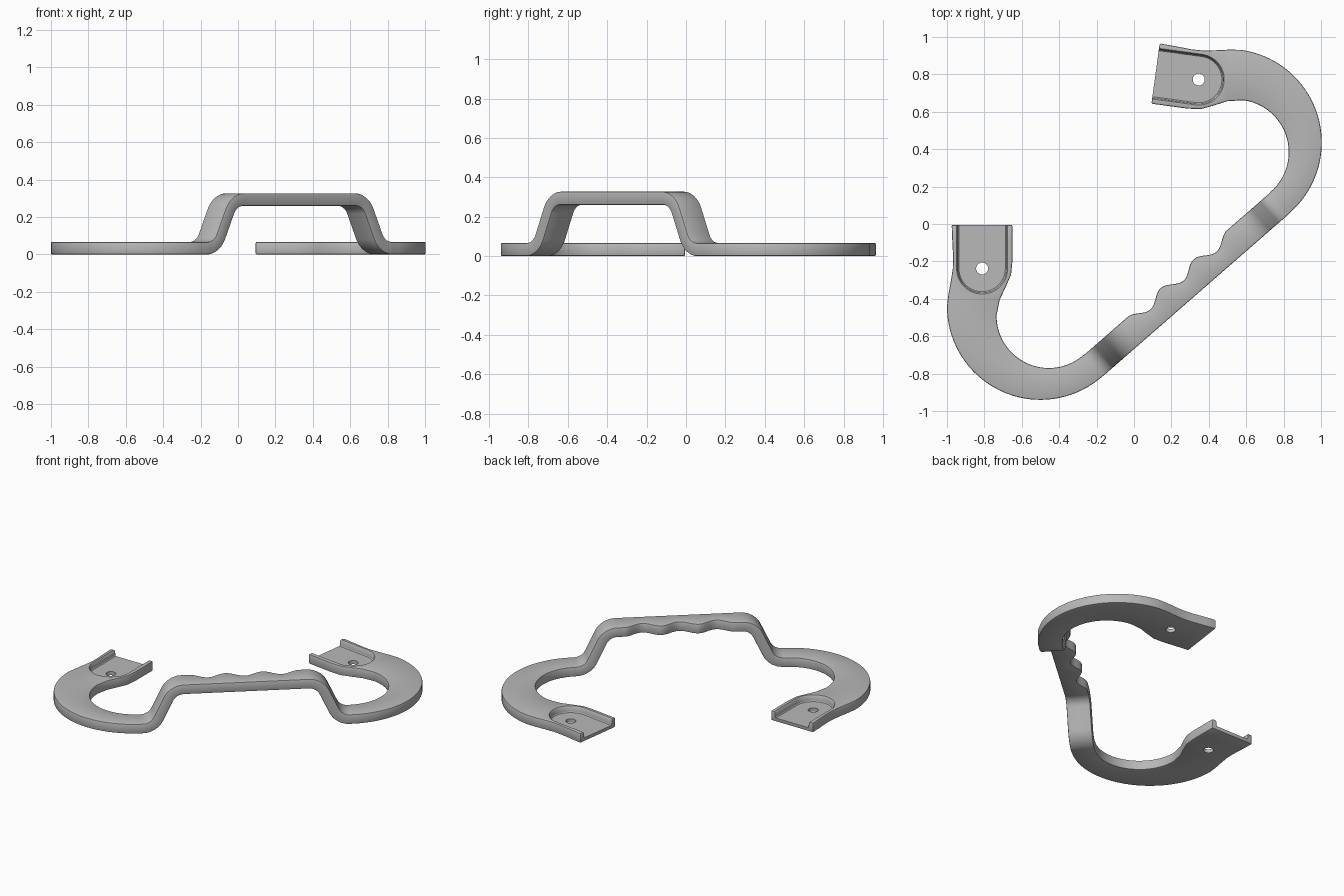
import bpy, bmesh, math
from math import sin, cos, pi, radians

if "Cube" in bpy.data.objects:
    bpy.data.objects.remove(bpy.data.objects["Cube"], do_unlink=True)

GRIP = radians(41.1)          # direction of the grip in plan
C, S = cos(GRIP), sin(GRIP)
THICK = 0.067
OUTER_V, INNER_V = -0.504, -0.352

grey = bpy.data.materials.new("satin_grey")
grey.use_nodes = True
COLOUR = (0.48, 0.48, 0.48, 1)
grey.diffuse_color = COLOUR
grey.node_tree.nodes["Principled BSDF"].inputs["Base Color"].default_value = COLOUR


def to_grip(p):
    return (p[0] * C + p[1] * S, -p[0] * S + p[1] * C)


def to_world(u, v, z):
    return (u * C - v * S, u * S + v * C, z)


def loft(name, rings):
    """Skin a list of equal rings and cap both ends."""
    bm = bmesh.new()
    rows = [[bm.verts.new(p) for p in ring] for ring in rings]
    n = len(rows[0])
    for a, b in zip(rows, rows[1:]):
        for i in range(n):
            j = (i + 1) % n
            bm.faces.new((a[i], a[j], b[j], b[i]))
    bm.faces.new(rows[0])
    bm.faces.new(rows[-1])
    bmesh.ops.recalc_face_normals(bm, faces=bm.faces)
    mesh = bpy.data.meshes.new(name)
    bm.to_mesh(mesh)
    bm.free()
    mesh.materials.append(grey)
    obj = bpy.data.objects.new(name, mesh)
    bpy.context.collection.objects.link(obj)
    return obj


def station(u_out, v_out, u_in, v_in, slope=0.0, z=THICK / 2):
    return (u_out, v_out, u_in, v_in, slope, z)


half = []
# straight mounting arm, from the open end towards the hook
arm_out = [(-.975, -.005), (-.972, -.08), (-.967, -.18), (-.969, -.24), (-.98, -.31), (-.993, -.38)]
arm_in = [(-.65, -.005), (-.65, -.1), (-.65, -.2), (-.657, -.27), (-.685, -.335), (-.718, -.405)]
for o, i in zip(arm_out, arm_in):
    half.append(station(*to_grip(o), *to_grip(i)))

# hook: an outer and an inner arc with different centres
STEPS = 36
for k in range(STEPS + 1):
    a = -pi + (pi / 2 + GRIP) * k / STEPS
    o = (-.5 + .5 * cos(a), -.44 + .5 * sin(a))
    i = (-.455 + .28 * cos(a), -.49 + .28 * sin(a))
    half.append(station(*to_grip(o), *to_grip(i)))

# rising leg: arc, straight slope, opposite arc
BEND, R, RISE = radians(65), 0.11, 0.26
u, z = -0.657, THICK / 2
run = (RISE - 2 * R * (1 - cos(BEND))) / math.tan(BEND)
ARC = 10
for k in range(ARC + 1):
    a = BEND * k / ARC
    uu = u + R * sin(a)
    half.append(station(uu, OUTER_V, uu, INNER_V, a, z + R * (1 - cos(a))))
top_u, top_z = u + 2 * R * sin(BEND) + run, z + RISE
for k in range(ARC, -1, -1):
    a = BEND * k / ARC
    uu = top_u - R * sin(a)
    half.append(station(uu, OUTER_V, uu, INNER_V, a, top_z - R * (1 - cos(a))))

# grip with three finger scallops
PITCH = 0.235
GRIP_STEPS = 36
for k in range(GRIP_STEPS):
    uu = -1.5 * PITCH * (1 - k / GRIP_STEPS)
    vv = INNER_V - 0.025 * (1 + cos(2 * pi * uu / PITCH))
    half.append(station(uu, OUTER_V, uu, vv, 0, top_z))
middle = station(0, OUTER_V, 0, INNER_V - 0.05, 0, top_z)
other = [(-a, b, -c, d, -s, h) for a, b, c, d, s, h in reversed(half)]

rings = []
for uo, vo, ui, vi, s, h in half + [middle] + other:
    du, dz = -sin(s) * THICK / 2, cos(s) * THICK / 2
    rings.append([to_world(uo - du, vo, h - dz), to_world(ui - du, vi, h - dz),
                  to_world(ui + du, vi, h + dz), to_world(uo + du, vo, h + dz)])
handle = loft("handle", rings)

bpy.context.view_layer.objects.active = handle
handle.select_set(True)
bevel = handle.modifiers.new("soft_edges", 'BEVEL')
bevel.width = 0.007
bevel.segments = 2
bevel.limit_method = 'ANGLE'
bevel.angle_limit = radians(50)
bpy.ops.object.modifier_apply(modifier=bevel.name)

# round-ended recess and screw hole in each arm
HX, HY = -0.812, -0.238


def place(x, y, z, side):
    a, b = to_grip((x, y))
    return to_world(a * side, b, z)


def slot_ring(r, z, side):
    pts = [(HX + r * cos(-pi * k / 28), HY + r * sin(-pi * k / 28)) for k in range(29)]
    pts += [(HX - r, 0.05), (HX + r, 0.05)]
    return [place(x, y, z, side) for x, y in pts]


def hole_ring(z, side):
    return [place(HX + .032 * cos(2 * pi * k / 24), HY + .032 * sin(2 * pi * k / 24), z, side)
            for k in range(24)]


for side in (1, -1):
    cutters = [
        loft("recess_cutter", [slot_ring(.124, .025, side), slot_ring(.128, .03, side),
                               slot_ring(.13, .058, side), slot_ring(.14, .072, side),
                               slot_ring(.14, .1, side)]),
        loft("hole_cutter", [hole_ring(-.05, side), hole_ring(.1, side)]),
    ]
    for cutter in cutters:
        cutter.hide_render = True
        cut = handle.modifiers.new("cut", 'BOOLEAN')
        cut.operation = 'DIFFERENCE'
        cut.solver = 'EXACT'
        cut.object = cutter
        bpy.ops.object.modifier_apply(modifier=cut.name)
        bpy.data.objects.remove(cutter, do_unlink=True)

bpy.ops.object.shade_smooth_by_angle(angle=radians(32))
